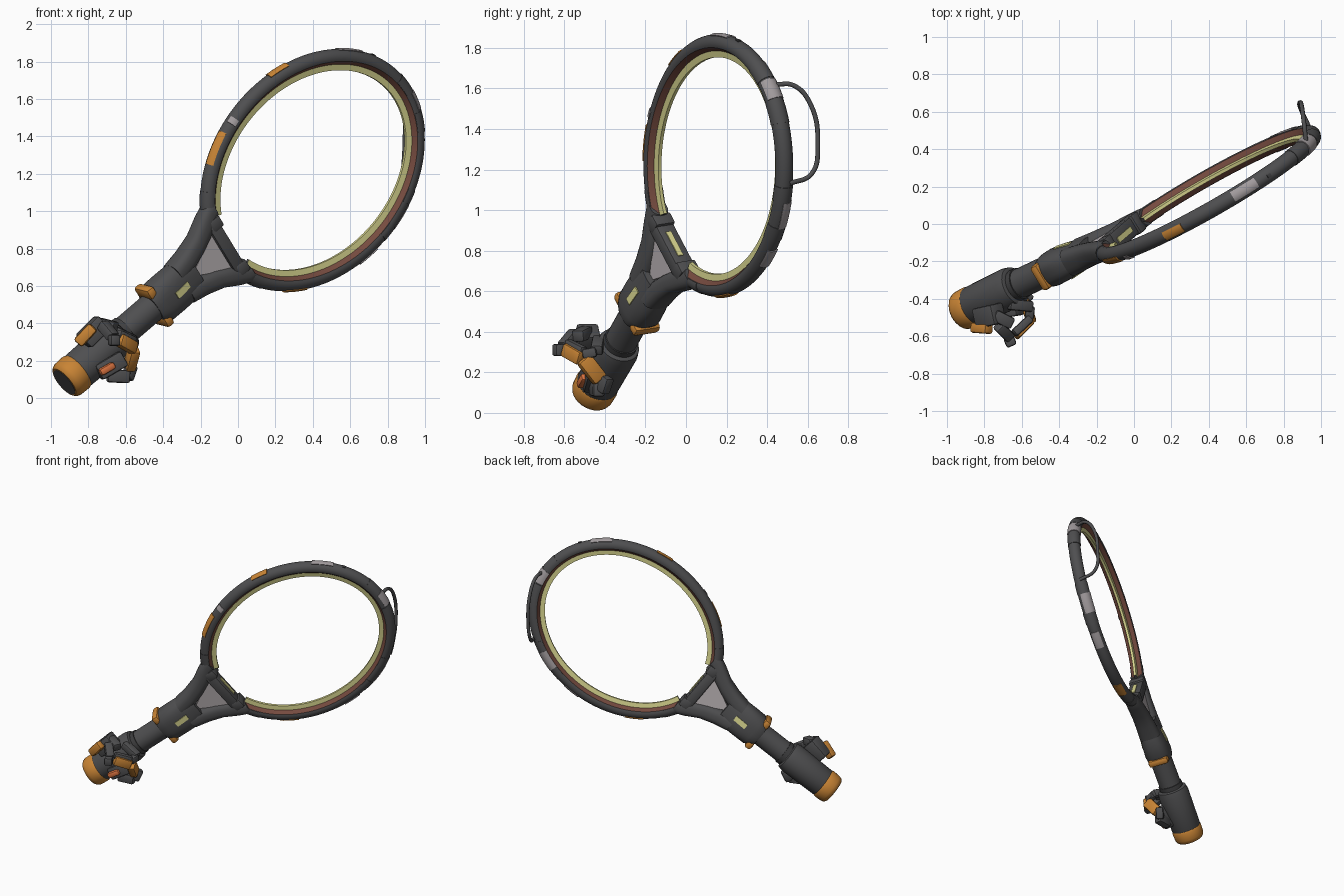
import bpy, bmesh, math
from mathutils import Vector, Matrix

if "Cube" in bpy.data.objects:
    bpy.data.objects.remove(bpy.data.objects["Cube"])

def mat(name, r, g, b):
    m = bpy.data.materials.new(name)
    m.diffuse_color = (r, g, b, 1)
    m.use_nodes = True
    m.node_tree.nodes["Principled BSDF"].inputs["Base Color"].default_value = m.diffuse_color
    return m

DARK = mat("dark_grey", .078, .078, .081)
ORANGE = mat("orange", .58, .23, .035)
YELLOW = mat("pale_yellow", .70, .68, .28)
PALE = mat("pale_grey", .36, .33, .34)
LIGHT = mat("light_panel_grey", .50, .46, .47)
BROWN = mat("brown", .18, .07, .05)
RED = mat("red_orange", .70, .17, .05)
BLACK = mat("charcoal", .05, .05, .052)

# local frame: x = face normal (front), y = across the ring, z = along the handle
BASE = Vector((-.928, -.469, .085))
U = (Vector((.41, .165, 1.23)) - BASE).normalized()
N = Vector((.512, -.848, -.133))
N = (N - U * N.dot(U)).normalized()
V = U.cross(N)
M = Matrix((N, V, U)).transposed().to_4x4()
M.translation = BASE
TC, A, B = 1.855, .685, .558      # ring centre and half axes

def finish(bm, name, mats, world=False):
    bmesh.ops.recalc_face_normals(bm, faces=bm.faces)
    me = bpy.data.meshes.new(name)
    bm.to_mesh(me)
    bm.free()
    for m in mats:
        me.materials.append(m)
    me.shade_smooth()
    me.set_sharp_from_angle(angle=math.radians(38))
    ob = bpy.data.objects.new(name, me)
    bpy.context.collection.objects.link(ob)
    if not world:
        ob.matrix_world = M
    return ob

def skin(bm, rings, midx=None):
    """Join closed point rings into a capped skin."""
    vs = [[bm.verts.new(p) for p in r] for r in rings]
    k = len(vs[0])
    for a, b in zip(vs, vs[1:]):
        for i in range(k):
            f = bm.faces.new((a[i], a[(i + 1) % k], b[(i + 1) % k], b[i]))
            f.material_index = midx[i] if midx else 0
    bm.faces.new(vs[0])
    bm.faces.new(vs[-1])

def loft(name, secs, m, sides=28, power=1.0):
    """Sections (along z, centre y, half y, half x); power < 1 squares them off."""
    def sp(v):
        return math.copysign(abs(v) ** power, v)
    rings = []
    for t, y, hy, hx in secs:
        angs = [2 * math.pi * (i + .5) / sides for i in range(sides)]
        rings.append([(hx * sp(math.cos(a)), y + hy * sp(math.sin(a)), t) for a in angs])
    bm = bmesh.new()
    skin(bm, rings)
    return finish(bm, name, [m])

def sweep(name, a0, a1, profile, mats, midx=None, dens=1.6):
    """Sweep a closed (radial, normal) profile along the ring between two angles in degrees."""
    n = max(3, int((a1 - a0) / dens))
    rings = []
    for i in range(n + 1):
        a = math.radians(a0 + (a1 - a0) * i / n)
        c, s = math.cos(a), math.sin(a)
        d = Vector((0, s / B, c / A)).normalized()
        p = Vector((0, B * s, TC + A * c))
        rings.append([p + d * r + Vector((h, 0, 0)) for r, h in profile])
    bm = bmesh.new()
    skin(bm, rings, midx)
    return finish(bm, name, mats)

def arc(r, a0, a1, k):
    return [(r * math.cos(math.radians(a0 + (a1 - a0) * i / k)),
             r * math.sin(math.radians(a0 + (a1 - a0) * i / k))) for i in range(k + 1)]

def box(name, centre, size, m, bevel=.008, rot=None, world=False):
    bm = bmesh.new()
    bmesh.ops.create_cube(bm, size=1)
    bmesh.ops.scale(bm, vec=size, verts=bm.verts)
    if bevel:
        bmesh.ops.bevel(bm, geom=bm.edges[:], offset=bevel, segments=2, affect='EDGES', profile=.5)
    mx = Matrix.Translation(centre) @ (rot.to_4x4() if rot else Matrix())
    bmesh.ops.transform(bm, matrix=mx, verts=bm.verts)
    return finish(bm, name, [m], world)

def link(name, p, q, w, h, m):
    """Bevelled block between two world points."""
    p, q = Vector(p), Vector(q)
    d = q - p
    box(name, (p + q) / 2, (w, h, d.length + .02), m, .013,
        d.to_track_quat('Z', 'Y').to_matrix(), True)

# ring: dark tube, brown inner slopes, pale yellow inner fin
prof = arc(.044, -113, 113, 16) + [(-.037, .013), (-.070, .009), (-.070, -.009), (-.037, -.013)]
sweep("ring", -161, 161, prof, [DARK, BROWN, YELLOW],
      [0] * 16 + [1, 2, 2, 2, 1])

# dark collars wrapped round the ring
for i, (a0, a1) in enumerate([(13, 24), (-9, 1), (53, 60), (72, 79), (-158, -147), (147, 158)]):
    sweep("ring_collar_%d" % i, a0, a1, arc(.047, -110, 110, 14), [DARK])

# plates on the ring: angles along the ring, then angles round the tube (positive = front)
for i, (a0, a1, b0, b1, m) in enumerate([
        (2, 12, -110, 70, PALE), (60, 72, -110, 20, PALE), (-48, -35, -45, 30, PALE), (84, 94, -40, 40, PALE),
        (-85, -75, -25, 40, ORANGE), (-134, -118, 0, 58, ORANGE), (123, 134, -40, 40, ORANGE),
        (-113, -110, 20, 85, PALE), (-29, -27, -10, 14, BLACK)]):
    sweep("ring_plate_%d" % i, a0, a1, arc(.0495, b0, b1, 10) + arc(.036, b1, b0, 10), [m])

# hanging cable behind the ring tip
cu = bpy.data.curves.new("cable", 'CURVE')
cu.dimensions = '3D'
cu.bevel_depth = .012
cu.bevel_resolution = 3
pts = [(.92, .44, 1.62), (.91, .53, 1.615), (.90, .61, 1.53), (.89, .65, 1.32), (.89, .62, 1.18), (.94, .51, 1.13)]
sp = cu.splines.new('BEZIER')
sp.bezier_points.add(len(pts) - 1)
for bp, p in zip(sp.bezier_points, pts):
    bp.co = p
    bp.handle_left_type = bp.handle_right_type = 'AUTO'
cu.materials.append(DARK)
bpy.context.collection.objects.link(bpy.data.objects.new("cable", cu))

# handle: end cap, sleeve, shaft
loft("end_face", [(-.002, 0, .082, .082), (.02, 0, .082, .082)], DARK)
loft("end_cap", [(0, 0, .09, .09), (.012, 0, .102, .102), (.03, 0, .108, .108), (.085, 0, .110, .110), (.098, 0, .104, .104)], ORANGE)
loft("grip_sleeve", [(.09, 0, .101, .103), (.1, 0, .105, .107), (.37, 0, .110, .113), (.41, 0, .102, .105), (.415, 0, .09, .09)], DARK)
loft("shaft", [(.39, 0, .080, .080), (.69, 0, .080, .080)], DARK)
loft("shaft_band", [(.42, 0, .087, .087), (.45, 0, .087, .087)], BLACK)

# yoke body and its two arms
loft("yoke_body", [(.65, 0, .088, .083), (.67, 0, .103, .09), (.71, 0, .122, .094), (.80, 0, .124, .09),
                   (.88, 0, .124, .078), (.965, 0, .10, .066)], DARK, 32, .75)
for s in (-1, 1):
    side = "left" if s < 0 else "right"
    loft("yoke_arm_" + side, [(.86, s * .065, .06, .078), (.96, s * .085, .062, .07), (1.06, s * .120, .060, .062),
                              (1.15, s * .168, .066, .056), (1.21, s * .205, .056, .052), (1.245, s * .218, .048, .048)],
         DARK, 24, .75)
    # orange clips hugging both sides of the neck
    box("orange_clip_" + side, (0, s * .094, .672), (.15, .066, .052), ORANGE, .018)
    # yellow marker on the front and back of the yoke
    box("yoke_marker_" + side, (s * .087, 0, .825), (.009, .038, .10), YELLOW, 0,
        Matrix.Rotation(s * -.12, 3, 'Y'))

# pale triangular panel in the yoke opening
bm = bmesh.new()
tri = [(-.13, 1.17), (.13, 1.17), (0, .93)]
skin(bm, [[(x, y, t) for y, t in tri] for x in (-.034, .034)])
finish(bm, "yoke_panel", [LIGHT])

# throat bar with details
box("throat_bar", (0, 0, 1.187), (.105, .38, .075), DARK, .014)
box("throat_marker", (.004, 0, 1.226), (.030, .15, .008), YELLOW, 0)
for s in (-1, 1):
    box("throat_block", (0, s * .15, 1.202), (.112, .07, .075), DARK, .012)

# finger-like clamp around the grip
for name, p, q, w, h, m in [
    ("clamp_top_plate", (-.85, -.555, .30), (-.78, -.56, .375), .055, .06, ORANGE),
    ("clamp_top_base", (-.82, -.50, .31), (-.73, -.48, .40), .11, .10, DARK),
    ("clamp_upper_arm", (-.74, -.49, .40), (-.66, -.53, .38), .065, .06, DARK),
    ("clamp_shoulder", (-.72, -.55, .39), (-.67, -.60, .33), .06, .06, DARK),
    ("clamp_knuckle", (-.68, -.635, .31), (-.645, -.62, .31), .055, .06, DARK),
    ("clamp_finger_outer", (-.63, -.59, .31), (-.56, -.52, .27), .055, .07, ORANGE),
    ("clamp_finger_cover", (-.635, -.58, .34), (-.56, -.51, .305), .045, .05, DARK),
    ("clamp_finger_inner", (-.555, -.50, .26), (-.58, -.43, .17), .055, .08, ORANGE),
    ("clamp_back_arm", (-.66, -.43, .36), (-.555, -.44, .31), .06, .055, DARK),
    ("clamp_side_arm", (-.555, -.45, .30), (-.56, -.50, .29), .05, .05, DARK),
    ("clamp_lower_arm", (-.69, -.45, .12), (-.59, -.43, .115), .06, .07, DARK),
    ("clamp_lower_tip", (-.59, -.41, .11), (-.57, -.39, .17), .055, .06, DARK),
    ("clamp_lower_plate", (-.73, -.52, .14), (-.67, -.50, .175), .04, .04, RED),
    ("clamp_lower_base", (-.74, -.47, .14), (-.62, -.45, .21), .08, .09, DARK),
]:
    link(name, p, q, w, h, m)
